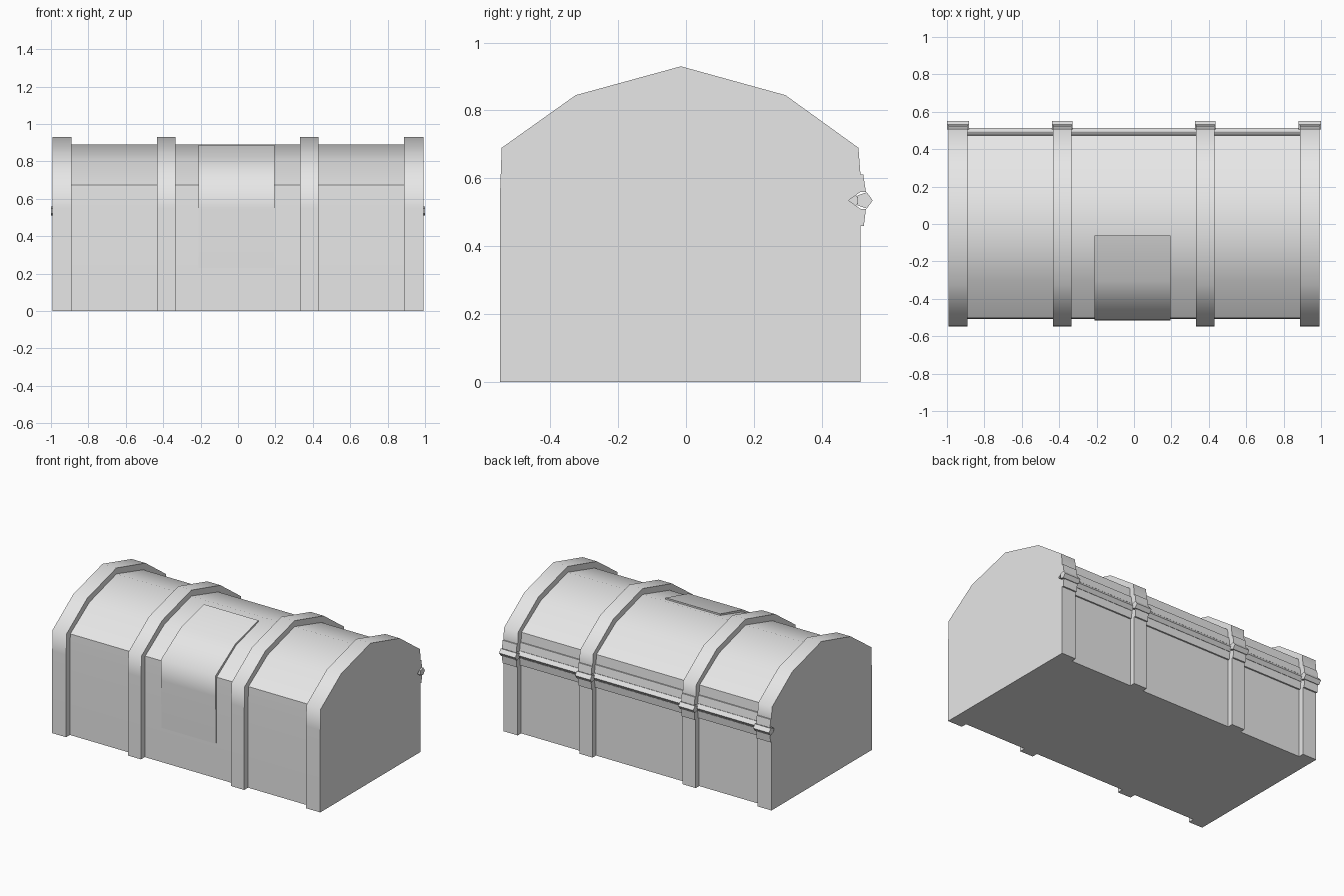
import bpy, bmesh, math

cube = bpy.data.objects.get("Cube")
if cube:
    bpy.data.objects.remove(cube, do_unlink=True)

grey = bpy.data.materials.new("light grey")
grey.use_nodes = True
grey.diffuse_color = (0.8, 0.8, 0.8, 1)
grey.node_tree.nodes["Principled BSDF"].inputs["Base Color"].default_value = (0.8, 0.8, 0.8, 1)


def extrude_profile(name, profile, x0, x1, smooth_angle):
    """Extrude a closed (y, z) outline along x from x0 to x1."""
    bm = bmesh.new()
    left = [bm.verts.new((x0, y, z)) for y, z in profile]
    right = [bm.verts.new((x1, y, z)) for y, z in profile]
    n = len(profile)
    for i in range(n):
        j = (i + 1) % n
        bm.faces.new((left[i], left[j], right[j], right[i]))
    bm.faces.new(left)
    bm.faces.new(right)
    bmesh.ops.recalc_face_normals(bm, faces=bm.faces)
    mesh = bpy.data.meshes.new(name)
    bm.to_mesh(mesh)
    bm.free()
    mesh.materials.append(grey)
    obj = bpy.data.objects.new(name, mesh)
    bpy.context.collection.objects.link(obj)
    bpy.ops.object.select_all(action='DESELECT')
    obj.select_set(True)
    bpy.context.view_layer.objects.active = obj
    bpy.ops.object.shade_smooth_by_angle(angle=math.radians(smooth_angle))
    return obj


def hinge_outline(y):
    """Rear lip of the lid, notch for the rod, and rear lip of the base."""
    return [(y, 0.612), (y + 0.008, 0.612), (y + 0.016, 0.56), (y, 0.56),
            (y - 0.035, 0.535),
            (y, 0.51), (y + 0.016, 0.51), (y + 0.01, 0.46), (y, 0.46)]


def pentagon(y, z, r):
    return [(y + r * math.cos(math.tau * i / 5), z + r * math.sin(math.tau * i / 5))
            for i in range(5)]


# Chest body with faceted lid
body = ([(-0.508, 0), (-0.508, 0.55), (-0.503, 0.675), (-0.30, 0.81), (-0.015, 0.89),
         (0.268, 0.81), (0.473, 0.675)] + hinge_outline(0.478) + [(0.478, 0)])
extrude_profile("chest_body", body, -0.95, 0.95, 35)

# Raised bands and hinge knuckles
band = ([(-0.548, 0), (-0.548, 0.55), (-0.543, 0.69), (-0.325, 0.845), (-0.015, 0.93),
         (0.293, 0.845), (0.508, 0.69)] + hinge_outline(0.514) + [(0.514, 0)])
spans = [("left_end", 0.887, 0.993), ("left_middle", 0.332, 0.43),
         ("right_middle", -0.432, -0.335), ("right_end", -0.993, -0.89)]
for label, x0, x1 in spans:
    extrude_profile(label + "_band", band, x0, x1, 60)
    extrude_profile(label + "_knuckle", pentagon(0.525, 0.535, 0.025),
                    x0 - 0.007, x1 + 0.007, 30)

# Hinge rod along the back
extrude_profile("hinge_rod", pentagon(0.487, 0.535, 0.025), -0.96, 0.96, 30)

# Front clasp plate wrapping over the lid
plate = [(-0.062, 0.887), (-0.305, 0.823), (-0.514, 0.69), (-0.516, 0.55),
         (-0.5085, 0.23), (-0.49, 0.23), (-0.49, 0.66), (-0.295, 0.79), (-0.062, 0.86)]
extrude_profile("clasp_plate", plate, -0.21, 0.195, 60)
